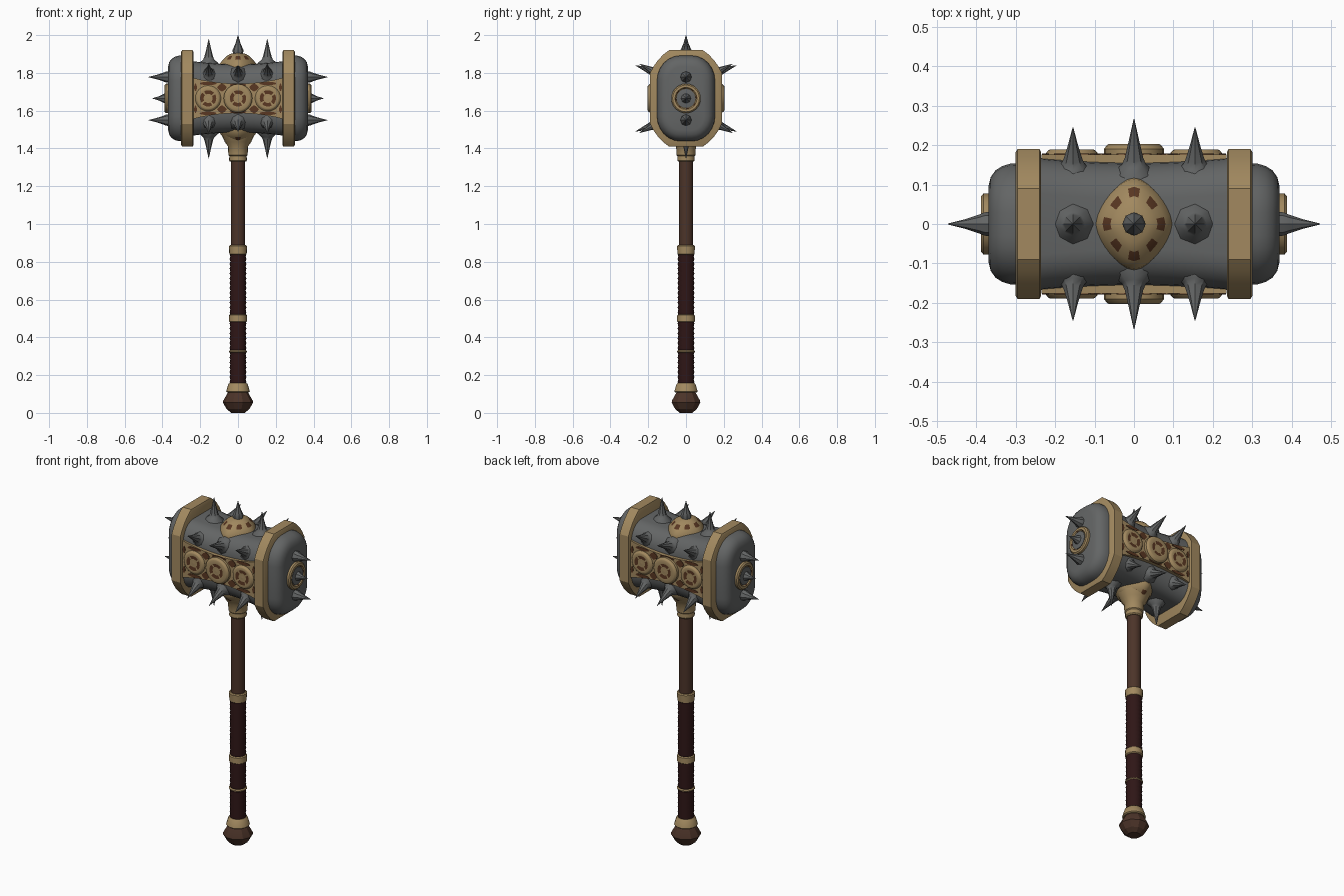
import bpy, bmesh, math
from mathutils import Matrix, Vector

if "Cube" in bpy.data.objects:
    bpy.data.objects.remove(bpy.data.objects["Cube"])


def material(name, rgb):
    m = bpy.data.materials.new(name)
    m.diffuse_color = (*rgb, 1)
    m.use_nodes = True
    m.node_tree.nodes["Principled BSDF"].inputs["Base Color"].default_value = m.diffuse_color
    return m


IRON = material("dark iron", (0.125, 0.13, 0.13))
BRASS = material("aged brass", (0.36, 0.25, 0.115))
RUST = material("rust brown", (0.10, 0.038, 0.016))
WOOD = material("brown wood", (0.072, 0.034, 0.022))
WRAP = material("maroon leather", (0.028, 0.008, 0.008))
CZ = 1.665          # height of the head centre


def finish(name, bm, mats, matrix=Matrix(), angle=35):
    bmesh.ops.remove_doubles(bm, verts=bm.verts, dist=1e-5)
    bmesh.ops.recalc_face_normals(bm, faces=bm.faces)
    me = bpy.data.meshes.new(name)
    bm.to_mesh(me)
    bm.free()
    ob = bpy.data.objects.new(name, me)
    bpy.context.collection.objects.link(ob)
    ob.matrix_world = matrix
    for m in mats:
        me.materials.append(m)
    if angle:
        bpy.ops.object.select_all(action='DESELECT')
        ob.select_set(True)
        bpy.context.view_layer.objects.active = ob
        bpy.ops.object.shade_smooth_by_angle(angle=math.radians(angle))
    return ob


def skin(bm, loops, rust=None):
    """Join loops of points with faces; rust(ring, side) picks the second material."""
    rings = [[bm.verts.new(p) for p in loop] for loop in loops]
    n = len(rings[0])
    for k in range(len(rings) - 1):
        for i in range(n):
            j = (i + 1) % n
            f = bm.faces.new((rings[k][i], rings[k][j], rings[k + 1][j], rings[k + 1][i]))
            if rust and rust(k, i):
                f.material_index = 1
    bm.faces.new(rings[0])
    bm.faces.new(rings[-1])


def turned(name, profile, mats, sides=20, matrix=Matrix(), a=1, b=1, p=2, rust=None, angle=35):
    """Surface of (radius, height) rings on a superellipse outline."""
    outline = []
    for i in range(sides):
        t = 2 * math.pi * i / sides
        c, s = math.cos(t), math.sin(t)
        r = (abs(c) ** p + abs(s) ** p) ** (-1 / p)
        outline.append((a * r * c, b * r * s))
    bm = bmesh.new()
    skin(bm, [[(x * max(r, 1e-3), y * max(r, 1e-3), h) for x, y in outline] for r, h in profile], rust)
    return finish(name, bm, mats, matrix, angle)


def place(x, y, z, rx=0, ry=0):
    return Matrix.Translation((x, y, z)) @ Matrix.Rotation(rx, 4, 'X') @ Matrix.Rotation(ry, 4, 'Y')


def section(x, hy, hz, cy, cz, arc=6, bulge=1.0):
    """Rounded (bulge 1) or chamfered (bulge 0) rectangle across x."""
    pts = []
    for q in range(4):
        sy, sz = ((1, 1), (-1, 1), (-1, -1), (1, -1))[q]
        steps = range(arc + 1) if q % 2 == 0 else range(arc, -1, -1)
        for i in steps:
            t = i / arc
            c = bulge * math.cos(t * math.pi / 2) + (1 - bulge) * (1 - t)
            s = bulge * math.sin(t * math.pi / 2) + (1 - bulge) * t
            pts.append((x, sy * (hy - cy + cy * c), CZ + sz * (hz - cz + cz * s)))
    return pts


# Handle: pommel, grip wraps, rings and shaft
turned("pommel", [(0.035, 0), (0.06, 0.02), (0.08, 0.055), (0.078, 0.065), (0.052, 0.11)],
       [WOOD], 10, angle=20)
turned("shaft", [(0.038, 0.1), (0.038, 1.36)], [WOOD], 16)
for i, (lo, hi) in enumerate(((0.15, 0.32), (0.33, 0.485), (0.52, 0.84))):
    n = round((hi - lo) / 0.013)
    turned(f"grip_wrap_{i}", [(0.0445 if k % 2 else 0.0405, lo + (hi - lo) * k / n) for k in range(n + 1)],
           [WRAP], 16, angle=60)
for i, (lo, hi, r0, r1) in enumerate(((0.108, 0.158, 0.063, 0.051), (0.318, 0.332, 0.048, 0.048),
                                      (0.48, 0.522, 0.048, 0.047), (0.835, 0.888, 0.046, 0.048))):
    turned(f"handle_ring_{i}", [(r0 - 0.006, lo), (r0, lo + 0.005), (r1, hi - 0.005), (r1 - 0.006, hi)],
           [BRASS], 18)
turned("head_collar", [(0.042, 1.33), (0.047, 1.336), (0.046, 1.36), (0.051, 1.365),
                       (0.053, 1.41), (0.07, 1.435), (0.09, 1.48)], [BRASS], 18)

# Head core, slightly waisted
bm = bmesh.new()
loops = []
for k in range(13):
    x = -0.26 + 0.52 * k / 12
    w = (x / 0.26) ** 2
    loops.append(section(x, 0.155 + 0.015 * w, 0.18 + 0.02 * w, 0.09, 0.10))
skin(bm, loops)
finish("head_core", bm, [IRON])

for side, label in ((1, "right"), (-1, "left")):
    # Thick chamfered band round each end
    bm = bmesh.new()
    skin(bm, [section(side * x, 0.19 - d, 0.255 - d, 0.10, 0.12, 4, 0.35) for x, d in
              ((0.236, 0.008), (0.24, 0), (0.296, 0), (0.301, 0.008))])
    finish(f"band_{label}", bm, [BRASS], angle=25)
    # Rounded striking face
    bm = bmesh.new()
    skin(bm, [section(side * x, 0.155 - d, 0.228 - d, 0.125 - d, 0.135 - d) for x, d in
              ((0.28, 0), (0.315, 0.002), (0.335, 0.008), (0.352, 0.019), (0.364, 0.036), (0.37, 0.06))])
    finish(f"striking_face_{label}", bm, [IRON], angle=50)
    # Boss with a rust ring at its edge
    out = side * math.pi / 2
    turned(f"end_boss_{label}", [(0.078, 0.35), (0.078, 0.382), (0.071, 0.388), (0.058, 0.388), (0.052, 0.381),
                                 (0.0, 0.381)], [BRASS, RUST], 24, place(0, 0, CZ, 0, out),
           rust=lambda k, i: k == 3 and i % 3 == 0)
    turned(f"boss_plate_{label}", [(0.05, 0.375), (0.05, 0.385), (0.02, 0.389)], [IRON], 24,
           place(0, 0, CZ, 0, out))


def spike(name, matrix, length, r=0.03, flare=0.055):
    turned(name, [(flare, -0.03), (flare * 0.85, 0), (r * 1.1, 0.018), (r * 0.85, 0.034), (r * 0.45, length * 0.6),
                  (0, length)], [IRON], 8, matrix, angle=40)


# Spikes: striking faces, top and bottom rows, four diagonal rows
for side in (-1, 1):
    for j, (z, tip) in enumerate(((1.55, 0.473), (CZ, 0.452), (1.778, 0.473))):
        spike(f"end_spike_{side}_{j}", place(side * 0.362, 0, z, 0, side * math.pi / 2),
              tip - 0.362, 0.027, 0.036)
for x in (-0.155, 0, 0.155):
    mid = x == 0
    spike(f"top_spike_{x}", place(x, 0, 1.9 if mid else 1.852), 0.10 if mid else 0.127, 0.027, 0.03 if mid else 0.06)
    if not mid:
        spike(f"bottom_spike_{x}", place(x, 0, 2 * CZ - 1.852, math.pi), 0.13, 0.027, 0.06)
    for sy in (-1, 1):
        for sz in (-1, 1):
            base = Vector((x, sy * 0.135, CZ + sz * 0.125))
            tip = Vector((x, sy * (0.267 if mid else 0.245), CZ + sz * (0.175 if mid else 0.182)))
            d = tip - base
            spike(f"diagonal_spike_{x}_{sy}_{sz}", place(*base, math.atan2(-d.y, d.z)), d.length, 0.028, 0.058)

# Lozenge domes on top and bottom, with rust patches
for label, rx in (("top", 0), ("bottom", math.pi)):
    turned(f"lozenge_{label}", [(1, 0.1), (1, 0.165), (0.97, 0.183), (0.8, 0.205), (0.6, 0.224), (0.4, 0.236), (0, 0.243)],
           [BRASS, RUST], 32, place(0, 0, CZ, rx), 0.10, 0.118, 1.55,
           rust=lambda k, i: k == 3 and i % 4 in (0, 3), angle=40)

# Ornamental panels on front and back
for sy, label in ((-1, "front"), (1, "back")):
    rx = -sy * math.pi / 2
    bm = bmesh.new()
    xs = [-0.235 + 0.47 * i / 16 for i in range(17)]
    edge = [(x, 0.078 + 0.03 * (x / 0.235) ** 2) for x in xs]
    outline = [(x, z) for x, z in edge] + [(x, -z) for x, z in reversed(edge)]
    skin(bm, [[(x, sy * y, CZ + z) for x, z in outline] for y in (0.12, 0.176)])
    finish(f"panel_{label}", bm, [BRASS])
    # Raised rosettes with a broken rust ring
    for j, (x, r, h) in enumerate(((-0.158, 0.068, 0.189), (0, 0.076, 0.203), (0.158, 0.068, 0.189))):
        turned(f"rosette_{label}_{j}", [(r, 0.15), (r, h - 0.012), (r - 0.008, h - 0.002), (r - 0.012, h), (0.043, h),
                                        (0.024, h - 0.003), (0, h)], [BRASS, RUST], 24,
               place(x, 0, CZ, rx), rust=lambda k, i: k == 4 and i % 6 != 2)
    # Thin rust inlays between the rosettes
    for x in (-0.225, -0.085, 0.085, 0.225):
        for sz in (-1, 1):
            turned(f"inlay_{label}_{x}_{sz}", [(1, 0), (1, 0.003)], [RUST], 8,
                   place(x, sy * 0.1755, CZ + sz * 0.058, rx), 0.026 if abs(x) < 0.1 else 0.009, 0.022, 1.3)
    for x in (-0.158, 0, 0.158):
        for sz in (-1, 1):
            turned(f"edge_inlay_{label}_{x}_{sz}", [(1, 0), (1, 0.003)], [RUST], 12,
                   place(x, sy * 0.1755, CZ + sz * 0.079 * (1 if x else 0.9), rx), 0.045, 0.009)
